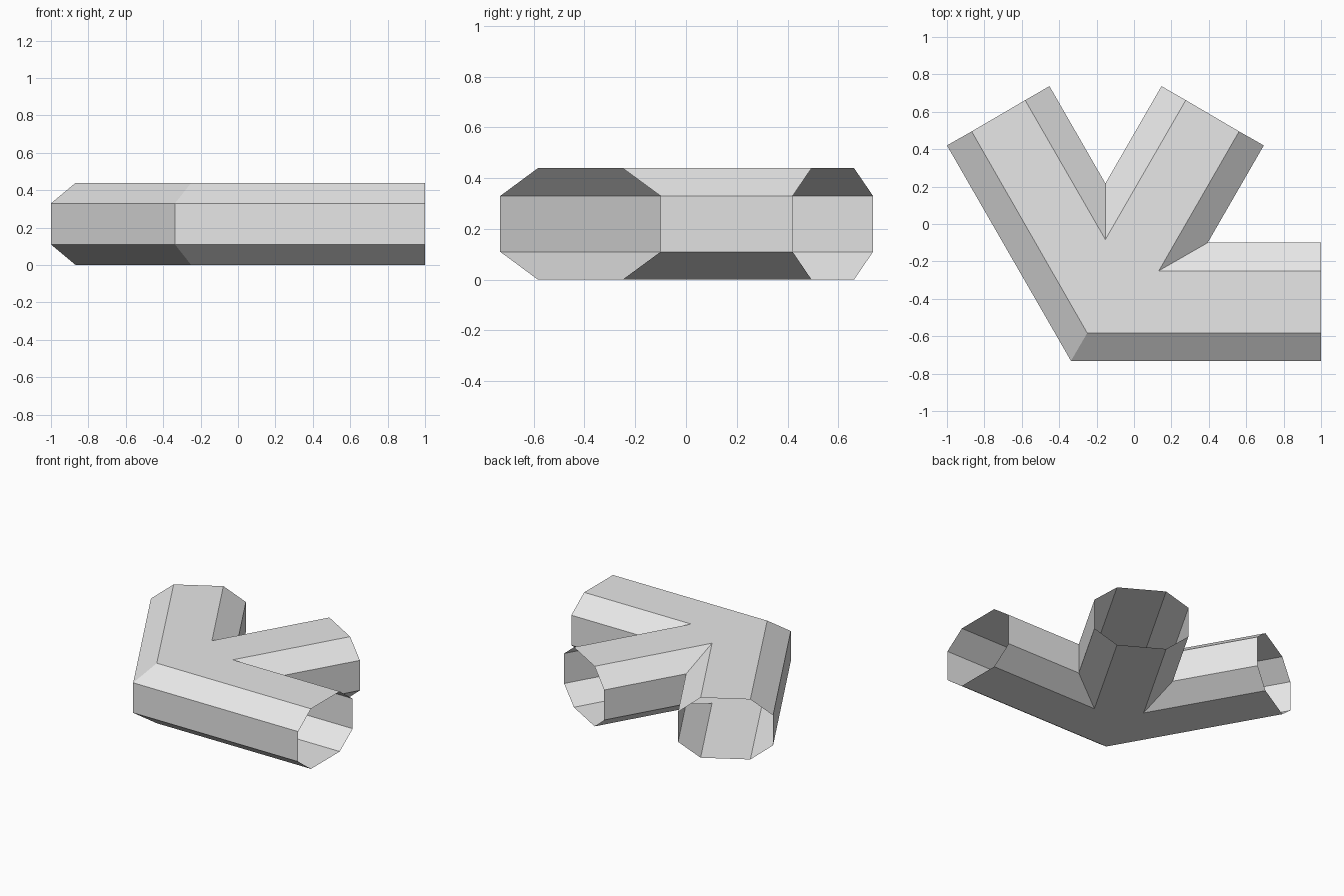
import bpy
import bmesh
from mathutils import Vector

cube = bpy.data.objects.get("Cube")
if cube:
    bpy.data.objects.remove(cube, do_unlink=True)

grey = bpy.data.materials.new("light grey")
grey.use_nodes = True
colour = (0.8, 0.8, 0.8, 1)
grey.diffuse_color = colour
grey.node_tree.nodes["Principled BSDF"].inputs["Base Color"].default_value = colour

# Heights of the floor, lower bevel, upper bevel and roof
LEVELS = (0, 0.11, 0.33, 0.44)

# Each side wall runs from one open end to the next: (outer edge, bevelled edge)
outer_wall = [
    ((1, -0.732), (1, -0.583)),
    ((-0.337, -0.732), (-0.25, -0.583)),
    ((-1, 0.42), (-0.868, 0.495)),
]
back_wall = [
    ((-0.452, 0.737), (-0.582, 0.662)),
    ((-0.153, 0.217), (-0.153, -0.083)),
    ((0.147, 0.737), (0.277, 0.662)),
]
inner_wall = [
    ((0.694, 0.42), (0.562, 0.495)),
    ((0.394, -0.1), (0.133, -0.25)),
    ((1, -0.1), (1, -0.25)),
]


def build_pipe(name, walls):
    """Join side walls with a floor and a roof, leaving the pipe ends open."""
    bm = bmesh.new()
    floor, roof = [], []
    for wall in walls:
        columns = []
        for outer, bevel in wall:
            plan = (bevel, outer, outer, bevel)
            column = [bm.verts.new(Vector((*p, z))) for p, z in zip(plan, LEVELS)]
            columns.append(column)
            floor.append(column[0])
            roof.append(column[-1])
        for a, b in zip(columns, columns[1:]):
            for i in range(len(LEVELS) - 1):
                bm.faces.new((a[i], a[i + 1], b[i + 1], b[i]))
    bm.faces.new(floor)
    roof_face = bm.faces.new(reversed(roof))
    bmesh.ops.recalc_face_normals(bm, faces=bm.faces[:])
    roof_face.normal_update()
    if roof_face.normal.z < 0:
        bmesh.ops.reverse_faces(bm, faces=bm.faces[:])
    mesh = bpy.data.meshes.new(name)
    bm.to_mesh(mesh)
    bm.free()
    mesh.materials.append(grey)
    obj = bpy.data.objects.new(name, mesh)
    bpy.context.collection.objects.link(obj)
    return obj


# Hollow three-way junction with flat faces
build_pipe("pipe_junction", (outer_wall, back_wall, inner_wall))
